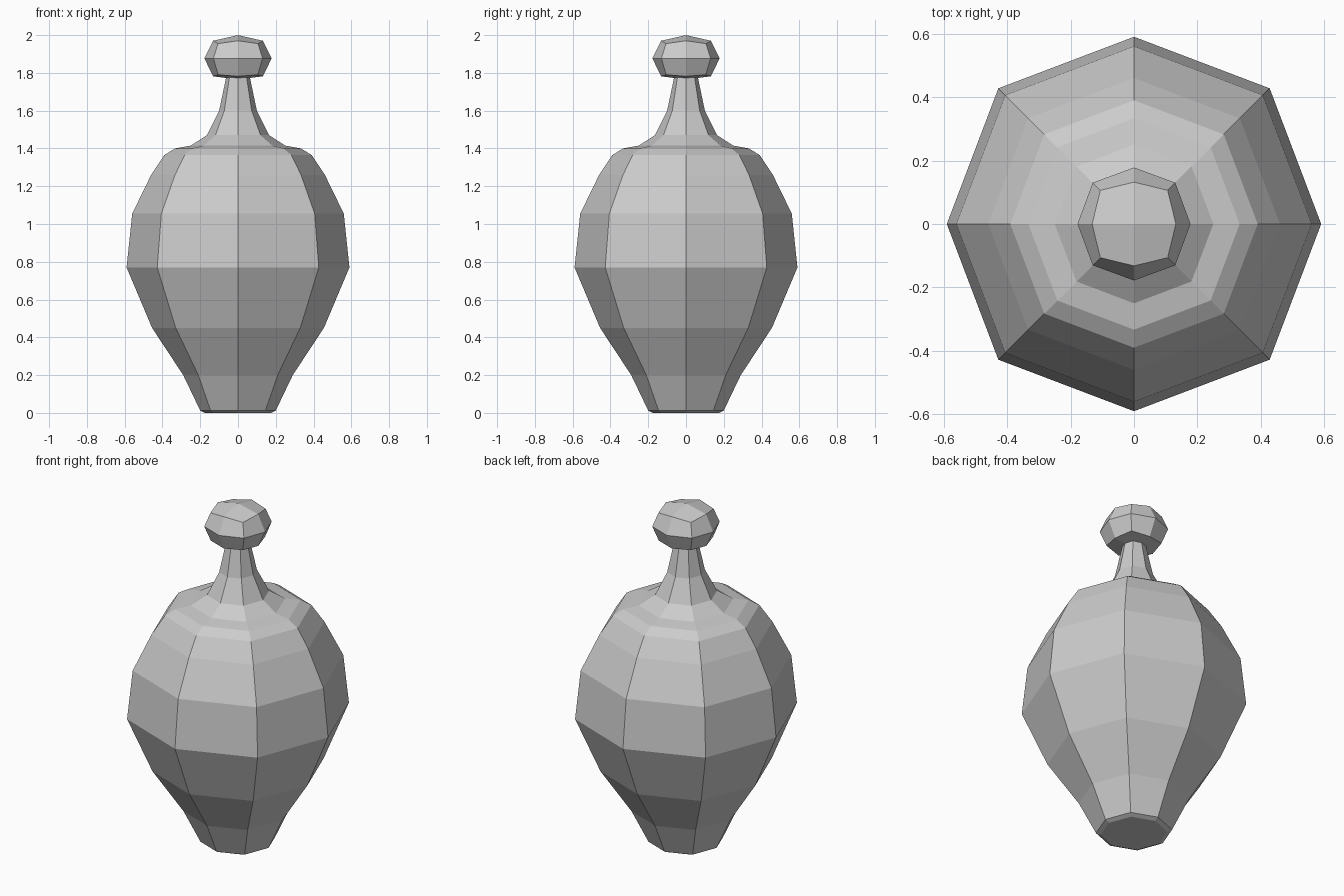
import bpy, bmesh
from math import cos, sin, pi

if "Cube" in bpy.data.objects:
    bpy.data.objects.remove(bpy.data.objects["Cube"])


def loft(name, rings, bottom=None, top=None):
    """Eight-sided loft; ring = (axis radius, axis z, diagonal radius, diagonal z)."""
    bm = bmesh.new()
    loops = []
    for ra, za, rd, zd in rings:
        loop = []
        for i in range(8):
            r, z = (rd, zd) if i % 2 else (ra, za)
            a = i * pi / 4
            loop.append(bm.verts.new((r * cos(a), r * sin(a), z)))
        loops.append(loop)
    for lo, hi in zip(loops, loops[1:]):
        for i in range(8):
            j = (i + 1) % 8
            bm.faces.new((lo[i], lo[j], hi[j], hi[i]))
    # caps made of four quads around a centre point
    for z, loop in ((bottom, loops[0]), (top, loops[-1])):
        if z is not None:
            c = bm.verts.new((0, 0, z))
            for i in range(0, 8, 2):
                bm.faces.new((c, loop[i], loop[i + 1], loop[(i + 2) % 8]))
    bmesh.ops.recalc_face_normals(bm, faces=bm.faces)
    mesh = bpy.data.meshes.new(name)
    bm.to_mesh(mesh)
    bm.free()
    obj = bpy.data.objects.new(name, mesh)
    bpy.context.collection.objects.link(obj)
    return obj


# Bottle: foot, belly, shoulder and neck
profile = [(0.175, 0.0), (0.20, 0.012), (0.29, 0.20), (0.455, 0.45),
           (0.59, 0.77), (0.56, 1.055), (0.46, 1.26), (0.39, 1.365),
           (0.333, 1.40), (0.25, 1.415), (0.165, 1.47), (0.10, 1.60),
           (0.062, 1.78)]
loft("bottle_body", [(r, z, r * 1.025, z) for r, z in profile], bottom=0.0)

# Rounded stopper knob
loft("stopper_knob", [(0.132, 1.782, 0.148, 1.79),
                      (0.178, 1.877, 0.184, 1.877),
                      (0.132, 1.97, 0.15, 1.955)],
     bottom=1.765, top=2.0)
